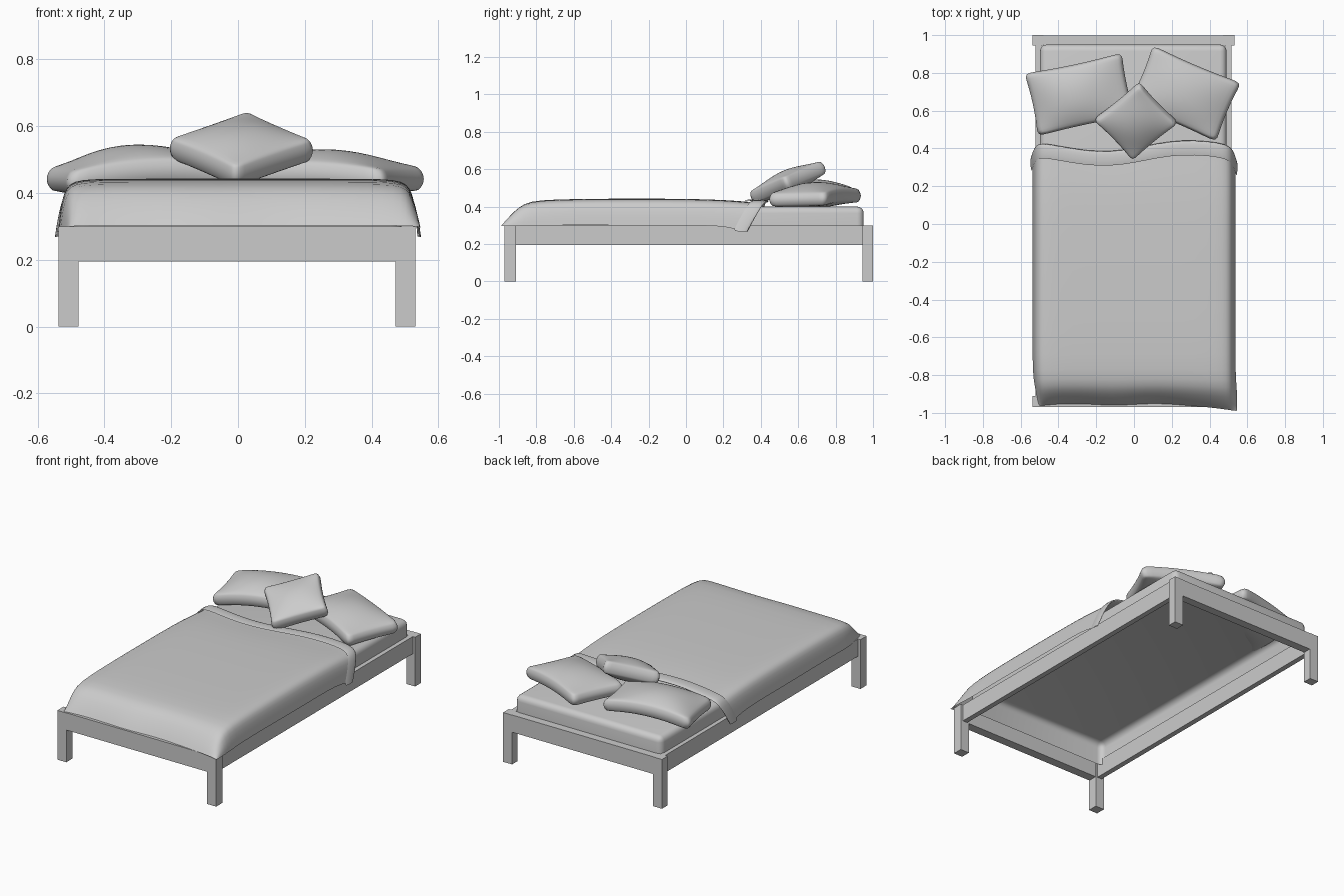
import bpy, bmesh, math
from mathutils import Matrix, Vector, Euler

if "Cube" in bpy.data.objects:
    bpy.data.objects.remove(bpy.data.objects["Cube"])


def finish(name, bm, smooth=True):
    me = bpy.data.meshes.new(name)
    bm.to_mesh(me)
    bm.free()
    ob = bpy.data.objects.new(name, me)
    bpy.context.collection.objects.link(ob)
    for p in me.polygons:
        p.use_smooth = smooth
    return ob


def box_bm(x0, x1, y0, y1, z0, z1):
    bm = bmesh.new()
    m = Matrix.Translation(((x0 + x1) / 2, (y0 + y1) / 2, (z0 + z1) / 2))
    m = m @ Matrix.Diagonal((x1 - x0, y1 - y0, z1 - z0, 1))
    bmesh.ops.create_cube(bm, size=1, matrix=m)
    return bm


def box(name, *dims):
    return finish(name, box_bm(*dims), False)


# Frame: legs, end rails and inset side rails
for end, y0, y1 in (("front", -0.97, -0.91), ("back", 0.945, 1.0)):
    box(end + "_rail", -0.478, 0.472, y0 + 0.002, y1 - 0.002, 0.195, 0.3)
    for side, x0, x1 in (("left", -0.538, -0.478), ("right", 0.472, 0.532)):
        box(f"{end}_{side}_leg", x0, x1, y0, y1, 0, 0.3)
for side, x0, x1 in (("left", -0.522, -0.49), ("right", 0.484, 0.516)):
    box(side + "_side_rail", x0, x1, -0.91, 0.945, 0.195, 0.3)

# Mattress: rounded shell, open underneath
bm = box_bm(-0.497, 0.49, -0.88, 0.95, 0.26, 0.4)
low = [f for f in bm.faces if f.normal.z < -0.5]
bmesh.ops.delete(bm, geom=low, context='FACES_ONLY')
edges = [e for e in bm.edges if not e.is_boundary]
bmesh.ops.bevel(bm, geom=edges, offset=0.035, segments=4, profile=0.5, affect='EDGES')
finish("mattress", bm)

# Duvet: cross-section (x, share of drop to hem) swept along rows (y, top height)
half = [(0.537, 1), (0.532, 0.65), (0.522, 0.3), (0.505, 0.1), (0.47, 0.02), (0.4, 0), (0.25, 0), (0.12, 0)]
section = [(-x, d) for x, d in half] + [(0, 0)] + half[::-1]
rows = [(-0.955, 0.302), (-0.935, 0.335), (-0.9, 0.38), (-0.86, 0.418), (-0.79, 0.435), (-0.6, 0.441),
        (-0.3, 0.443), (0, 0.442), (0.2, 0.436), (0.32, 0.425), (0.4, 0.418)]


def duvet_point(x, d, y, top, flap=0.0):
    head = max(0, (y - 0.15) / 0.25)
    foot = max(0, (-0.8 - y) / 0.155)
    wave = 0.03 * math.sin(7 * x - 0.4) + 0.015 * max(0, x)
    hem = 0.3 + 0.004 * math.sin(9 * y) - 0.03 * min(head, 1)
    z = top + (hem - top) * d
    yy = y + head * (wave - 0.085 * d)
    yy += foot * (0.007 * math.sin(14 * x) - 0.04 * max(0, (x - 0.35) / 0.18))
    if x < 0:
        x *= 1 - 0.06 * foot
    elif d > 0.5:
        x += 0.015 * foot * (1.6 - foot)
    x += math.copysign(flap * d, x) if d else 0
    return Vector((x, yy, z + flap * (1 - d)))


bm = bmesh.new()
grid = [[bm.verts.new(duvet_point(x, d, y, t)) for x, d in section] for y, t in rows]
# Turned-back edge
for dy, lift, top in ((0.018, 0.006, 0.422), (0.0, 0.013, 0.424), (-0.045, 0.01, 0.428), (-0.065, 0.004, 0.43)):
    row = []
    for x, d in section:
        p = duvet_point(x, d, 0.4, top, lift)
        p.y += dy
        row.append(bm.verts.new(p))
    grid.append(row)
for a, b in zip(grid, grid[1:]):
    for i in range(len(section) - 1):
        bm.faces.new((a[i], a[i + 1], b[i + 1], b[i]))
bmesh.ops.recalc_face_normals(bm, faces=bm.faces)
duvet = finish("duvet", bm)
sub = duvet.modifiers.new("smooth", 'SUBSURF')
sub.levels = sub.render_levels = 1


# Pillows: puffed cushions with thick rims
def pillow(name, w, l, rim, mid, loc, rot, sag=0.0, peak=0.0):
    bm = bmesh.new()
    bmesh.ops.create_cube(bm, size=2)
    bmesh.ops.subdivide_edges(bm, edges=bm.edges[:], cuts=7, use_grid_fill=True)
    for v in bm.verts:
        u, s, t = v.co
        puff = (1 - abs(u - peak * (1 - u * u)) ** 2.0) * (1 - abs(s) ** 2.2)
        thick = rim + (mid - rim) * max(0, puff)
        edge = 0.93 + 0.07 * (1 - t * t)
        x = u * w / 2 * (1 - 0.04 * (1 - s * s)) * edge
        y = s * l / 2 * (1 - 0.05 * (1 - u * u)) * edge
        v.co = (x, y, t * thick / 2 - sag * u * u)
    ob = finish(name, bm)
    ob.location = loc
    ob.rotation_euler = Euler([math.radians(a) for a in rot])
    m = ob.modifiers.new("smooth", 'SUBSURF')
    m.levels = m.render_levels = 1


pillow("left_pillow", 0.53, 0.34, 0.075, 0.15, (-0.288, 0.685, 0.473), (2, -3, 12), 0.025, -0.2)
pillow("right_pillow", 0.51, 0.34, 0.075, 0.14, (0.268, 0.69, 0.462), (1, 2, -23), 0.015)
pillow("small_cushion", 0.31, 0.325, 0.075, 0.135, (0.01, 0.545, 0.53), (16, 17, -46))
